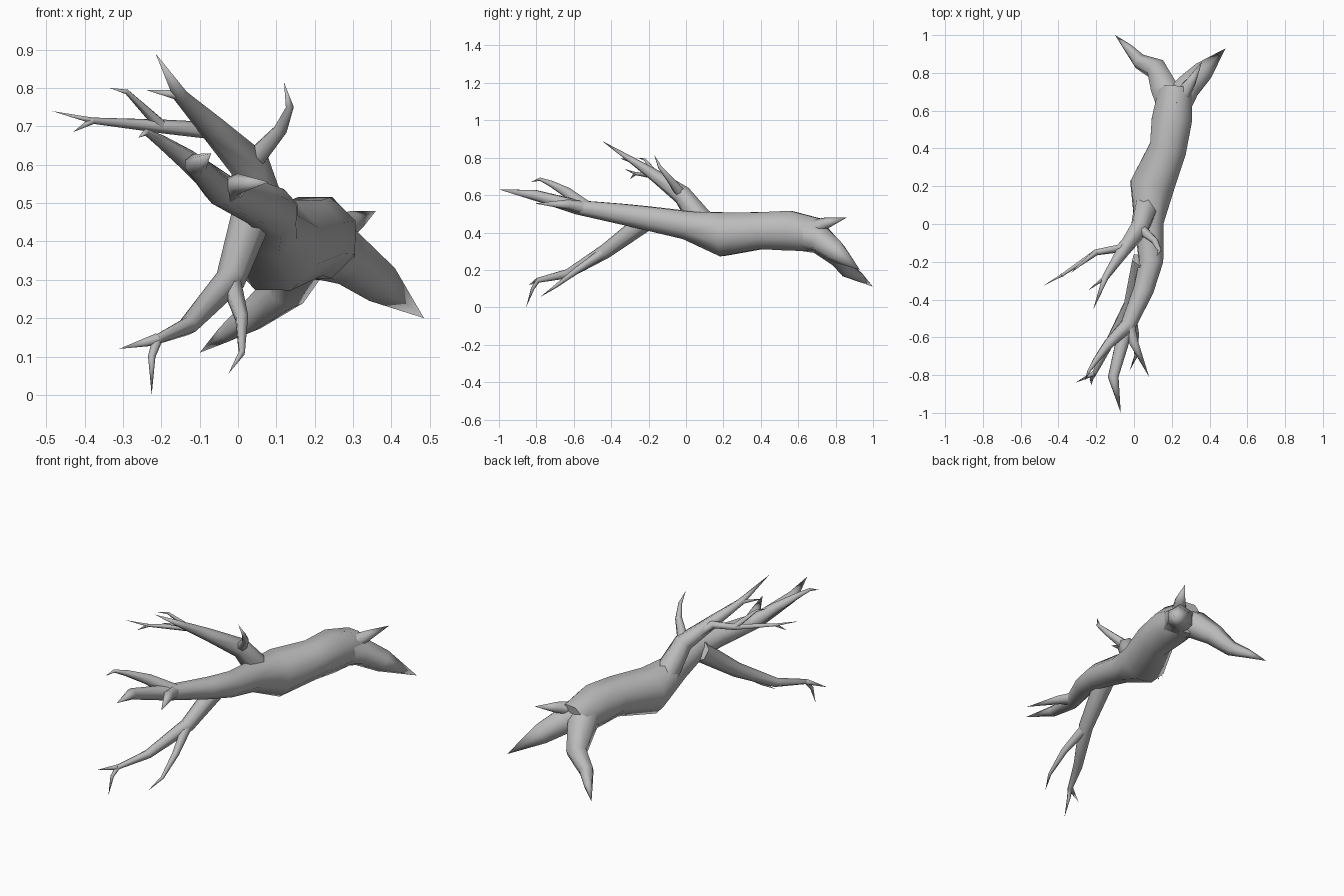
import bpy, bmesh, math
from mathutils import Vector

cube = bpy.data.objects.get("Cube")
if cube:
    bpy.data.objects.remove(cube, do_unlink=True)

bark = bpy.data.materials.new("grey bark")
bark.use_nodes = True
grey = (.5, .5, .5, 1)
bark.diffuse_color = grey
bark.node_tree.nodes["Principled BSDF"].inputs["Base Color"].default_value = grey


def add_ring(bm, centre, side, up, radius, sides):
    """Regular polygon of vertices around a centre."""
    step = math.tau / sides
    angles = [step * (corner + .5) for corner in range(sides)]
    return [bm.verts.new(centre + radius * (side * math.cos(a) + up * math.sin(a)))
            for a in angles]


def shade(obj):
    bpy.ops.object.select_all(action="DESELECT")
    obj.select_set(True)
    bpy.context.view_layer.objects.active = obj
    bpy.ops.object.shade_smooth_by_angle(angle=math.radians(75))


def limb(name, base_radius, *path, sides=6, thinning=.8, swelling={}):
    """Tube along a path that thins by its length and ends in a point."""
    points = [Vector(point) for point in path]
    lengths = [(b - a).length for a, b in zip(points, points[1:])]
    total = sum(lengths)
    bm = bmesh.new()
    rings = []
    side = None
    for index, point in enumerate(points[:-1]):
        before = points[max(index - 1, 0)]
        along = (points[index + 1] - before).normalized()
        if side is None:
            side = along.cross(Vector((0, 0, 1)))
        # Carry the side direction along the path so the tube does not twist
        side = (side - along * side.dot(along)).normalized()
        remaining = sum(lengths[index:]) / total
        radius = base_radius * remaining ** thinning * swelling.get(index, 1)
        rings.append(add_ring(bm, point, side, side.cross(along), radius, sides))
    tip = bm.verts.new(points[-1])

    # Walls, tip and closed base
    for lower, upper in zip(rings, rings[1:]):
        for corner in range(sides):
            bm.faces.new((lower[corner - 1], lower[corner], upper[corner], upper[corner - 1]))
    last = rings[-1]
    for corner in range(sides):
        bm.faces.new((last[corner - 1], last[corner], tip))
    bm.faces.new(rings[0])
    bmesh.ops.recalc_face_normals(bm, faces=bm.faces)

    mesh = bpy.data.meshes.new(name)
    bm.to_mesh(mesh)
    bm.free()
    mesh.materials.append(bark)
    obj = bpy.data.objects.new(name, mesh)
    bpy.context.collection.objects.link(obj)
    shade(obj)
    return points


# Trunk, from the forked rear to the front point, swollen near the middle
trunk = limb("trunk", .125, (.22, .72, .385), (.2, .55, .41), (.18, .4, .41), (.095, .2, .39),
             (.08, 0, .44), (.09, -.2, .475), (.05, -.35, .5), (-.05, -.58, .535),
             (-.11, -.81, .6), (-.07, -1, .63),
             sides=8, swelling={0: .75, 3: 1.35, 8: 1.4})

# Rear fork, rooted inside the end of the trunk
fork_root = trunk[0].lerp(trunk[1], .6)
limb("rear_right_fork", .095, fork_root, (.16, .72, .36), (.12, .82, .27), (.03, .86, .2),
     (-.03, .93, .16), (-.1, 1, .11))
limb("rear_left_fork", .1, fork_root, (.28, .72, .36), (.36, .8, .3), (.485, .93, .2),
     swelling={2: 1.2})
limb("rear_stub", .06, fork_root, (.3, .75, .45), (.36, .86, .48))

# Twigs at the front of the trunk
twig_root = trunk[7].lerp(trunk[6], .2)
limb("front_right_twig", .045, twig_root, (-.13, -.63, .61), (-.2, -.72, .66),
     (-.24, -.78, .685), (-.26, -.83, .67))
limb("front_left_twig", .038, twig_root, (0, -.63, .55), (.08, -.81, .555))

# Lower limb and its twigs
lower = limb("lower_limb", .055, (.04, -.19, .48), (-.02, -.43, .3), (-.13, -.63, .18),
             (-.21, -.79, .145), (-.225, -.82, .1), (-.225, -.855, 0))
limb("lower_right_twig", .016, lower[3], (-.31, -.84, .12))
limb("lower_left_twig", .028, lower[1], (.01, -.58, .2), (.01, -.7, .11), (-.025, -.78, .055))

# Upper limb and its branches
upper = limb("upper_limb", .07, (.065, .09, .45), (.03, -.02, .6), (-.07, -.16, .7),
             (-.15, -.28, .78), (-.215, -.45, .89), thinning=1)
right = limb("upper_right_branch", .03, upper[1], (-.08, -.13, .69), (-.2, -.15, .7),
             (-.38, -.27, .715), (-.485, -.33, .74))
limb("upper_right_twig", .018, right[2], (-.29, -.22, .79), (-.335, -.26, .8))
limb("upper_right_spur", .01, right[3], (-.43, -.3, .685))
limb("upper_middle_twig", .014, upper[3], (-.24, -.35, .795))
limb("upper_left_branch", .032, upper[1], (.11, -.09, .69), (.135, -.14, .75), (.12, -.17, .815))
